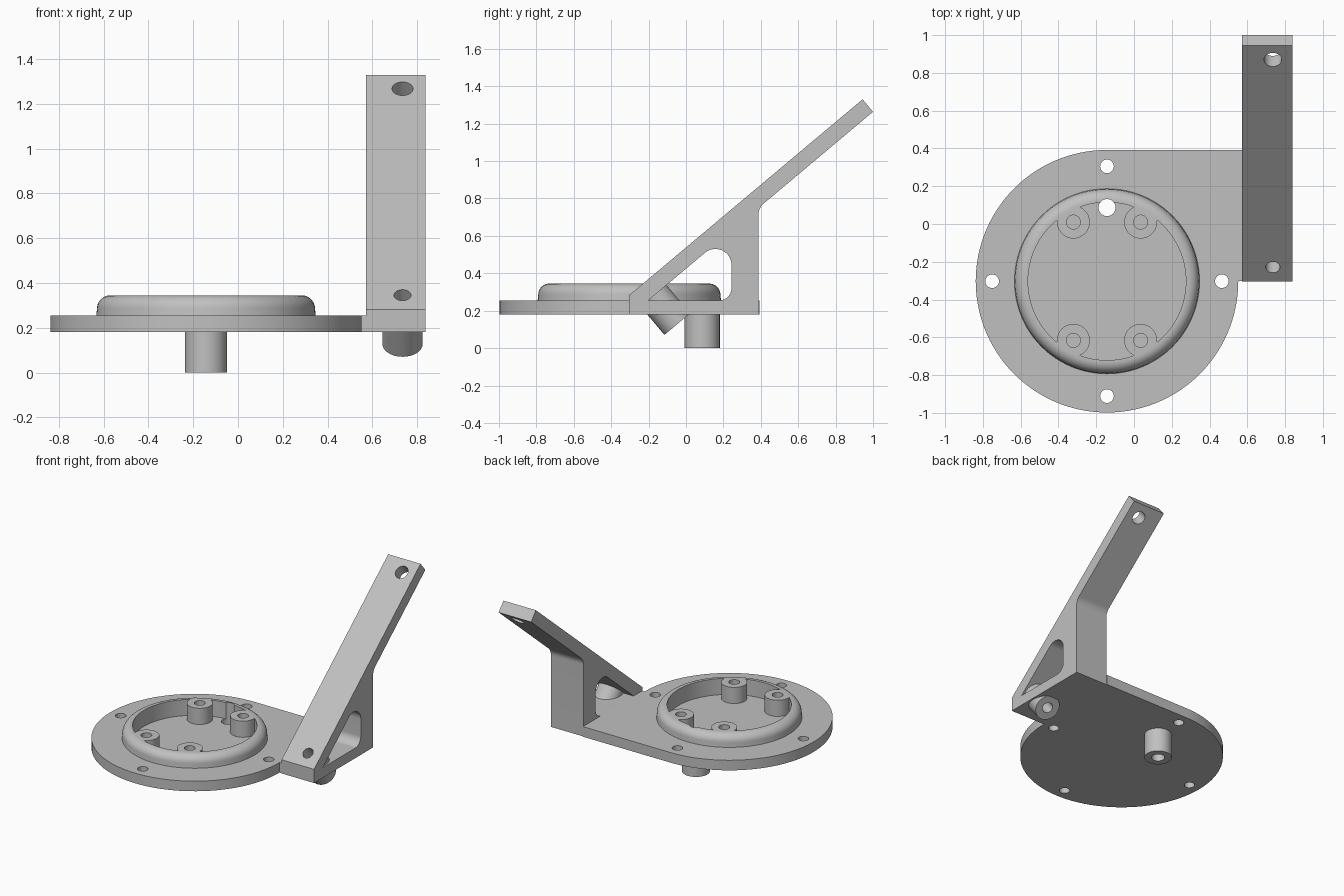
import bpy, bmesh, math
from mathutils import Vector, Matrix

if "Cube" in bpy.data.objects:
    bpy.data.objects.remove(bpy.data.objects["Cube"])

grey = bpy.data.materials.new("light_grey")
grey.use_nodes = True
colour = (0.53, 0.53, 0.53, 1)
grey.diffuse_color = colour
grey.node_tree.nodes["Principled BSDF"].inputs["Base Color"].default_value = colour


def finish(name, bm):
    bmesh.ops.recalc_face_normals(bm, faces=bm.faces)
    mesh = bpy.data.meshes.new(name)
    bm.to_mesh(mesh)
    bm.free()
    obj = bpy.data.objects.new(name, mesh)
    mesh.materials.append(grey)
    bpy.context.collection.objects.link(obj)
    return obj


def prism(name, points, depth):
    """Extrude a closed loop of 3D points along a vector."""
    bm = bmesh.new()
    face = bm.faces.new([bm.verts.new(p) for p in points])
    ext = bmesh.ops.extrude_face_region(bm, geom=[face], use_keep_orig=True)
    verts = [g for g in ext["geom"] if isinstance(g, bmesh.types.BMVert)]
    bmesh.ops.translate(bm, vec=depth, verts=verts)
    return finish(name, bm)


def rod(name, start, end, radius, sides=48):
    """Cylinder between two points."""
    start, end = Vector(start), Vector(end)
    axis = end - start
    turn = axis.to_track_quat("Z", "Y").to_matrix().to_4x4()
    bm = bmesh.new()
    bmesh.ops.create_cone(bm, cap_ends=True, segments=sides, radius1=radius, radius2=radius,
                          depth=axis.length, matrix=Matrix.Translation((start + end) / 2) @ turn)
    return finish(name, bm)


def upright(name, x, y, low, high, radius, sides=48):
    return rod(name, (x, y, low), (x, y, high), radius, sides)


def combine(obj, others, operation):
    """Apply booleans and discard the helper solids."""
    for other in others:
        mod = obj.modifiers.new("cut", "BOOLEAN")
        mod.operation, mod.solver, mod.object = operation, "EXACT", other
        bpy.context.view_layer.objects.active = obj
        bpy.ops.object.modifier_apply(modifier=mod.name)
        bpy.data.objects.remove(other)


def rounded(corners):
    """2D outline from (x, y, fillet radius) corners."""
    out = []
    for i, (x, y, r) in enumerate(corners):
        p = Vector((x, y))
        if not r:
            out.append(p)
            continue
        a = (Vector(corners[i - 1][:2]) - p).normalized()
        b = (Vector(corners[(i + 1) % len(corners)][:2]) - p).normalized()
        half = a.angle(b) / 2
        centre = p + (a + b).normalized() * r / math.sin(half)
        u = p + a * r / math.tan(half) - centre
        v = p + b * r / math.tan(half) - centre
        out += [centre + u.lerp(v, t / 10).normalized() * r for t in range(11)]
    return out


CX, CY, R = -0.143, -0.303, 0.695
BASE, TOP, RIM = 0.18, 0.255, 0.345
ARM_L, ARM_R = 0.572, 0.838
BACK = CY + R

# Base plate: disc with one squared corner reaching the arm
outline = [(CX + R * math.cos(a), CY + R * math.sin(a), BASE)
           for a in (math.radians(90 + 3 * i) for i in range(91))]
outline += [(ARM_L, CY, BASE), (ARM_L, BACK, BASE)]
plate = prism("base_plate", outline, (0, 0, TOP - BASE))

# Raised rim, turned from a profile with a rounded shoulder
profile = [(0, BASE + 0.02), (0.49, BASE + 0.02), (0.49, TOP)]
profile += [(0.427 + 0.06 * math.cos(a), RIM - 0.06 + 0.06 * math.sin(a))
            for a in (math.radians(10 * i) for i in range(10))]
profile += [(0, RIM)]
bm = bmesh.new()
verts = [bm.verts.new((CX + r, CY, z)) for r, z in profile]
edges = [bm.edges.new(pair) for pair in zip(verts, verts[1:])]
bmesh.ops.spin(bm, geom=verts + edges, cent=(CX, CY, 0), axis=(0, 0, 1),
               angle=math.tau, steps=96)
bmesh.ops.remove_doubles(bm, verts=bm.verts, dist=0.0005)
rim = finish("rim", bm)

# Drain tube under the plate
DRAIN_Y = 0.087
tube = upright("drain_tube", CX, DRAIN_Y, 0, BASE + 0.02, 0.094)
combine(plate, [rim, tube], "UNION")

# Pocket inside the rim, leaving four screw bosses standing
FLOOR = 0.225
bosses = [(CX + sx * 0.178, CY + sy * 0.313) for sx in (-1, 1) for sy in (-1, 1)]
pocket = upright("pocket", CX, CY, FLOOR, 0.5, 0.418, 96)
combine(pocket, [upright("boss", x, y, 0.1, 0.6, 0.087) for x, y in bosses], "DIFFERENCE")

# Screw holes, drain bore and rim mounting holes
holes = [upright("boss_hole", x, y, FLOOR, 0.5, 0.037, 32) for x, y in bosses]
holes += [upright("drain_bore", CX, DRAIN_Y, -0.1, 0.5, 0.045)]
holes += [upright("mount_hole", CX + dx * 0.608, CY + dy * 0.608, 0, 0.5, 0.036, 32)
          for dx, dy in ((1, 0), (-1, 0), (0, 1), (0, -1))]
combine(plate, [pocket] + holes, "DIFFERENCE")

# Sloped arm with its triangular foot
FRONT, LIP, ARM_BACK = -0.305, 0.282, 0.387
SLOPE = math.tan(math.radians(40))


def slope_z(y, drop=0.0):
    return LIP + (y - FRONT) * SLOPE - drop


THICK = 0.1136
side = rounded([(FRONT, BASE, 0), (ARM_BACK, BASE, 0), (ARM_BACK, slope_z(ARM_BACK, THICK), 0.08),
                (1.0, slope_z(1.0, THICK), 0), (0.944, slope_z(0.944), 0), (FRONT, LIP, 0)])
arm = prism("sloped_arm", [(ARM_L, y, z) for y, z in side], (ARM_R - ARM_L, 0, 0))

# Triangular window through the foot
tip = FRONT + (TOP - LIP + THICK) / SLOPE
window = rounded([(tip, TOP, 0), (0.243, TOP, 0.065), (0.243, slope_z(0.243, THICK), 0.085)])
combine(arm, [prism("window", [(ARM_L - 0.1, y, z) for y, z in window], (0.5, 0, 0))],
        "DIFFERENCE")

# Screw sleeve square to the slope, then the bores through the arm
HOLE_X = 0.735
normal = Vector((0, -math.sin(math.radians(40)), math.cos(math.radians(40))))
low = Vector((HOLE_X, -0.229, slope_z(-0.229)))
high = Vector((HOLE_X, 0.87, slope_z(0.87)))
combine(arm, [rod("sleeve", low - normal * 0.284, low - normal * 0.04, 0.09)], "UNION")
combine(arm, [rod("low_bore", low - normal * 0.4, low + normal * 0.1, 0.038, 32),
              rod("high_bore", high - normal * 0.2, high + normal * 0.1, 0.047, 32)], "DIFFERENCE")

# Smooth the round walls, keep the edges crisp
for obj in (plate, arm):
    bpy.ops.object.select_all(action="DESELECT")
    obj.select_set(True)
    bpy.context.view_layer.objects.active = obj
    bpy.ops.object.shade_smooth_by_angle(angle=math.radians(30))
